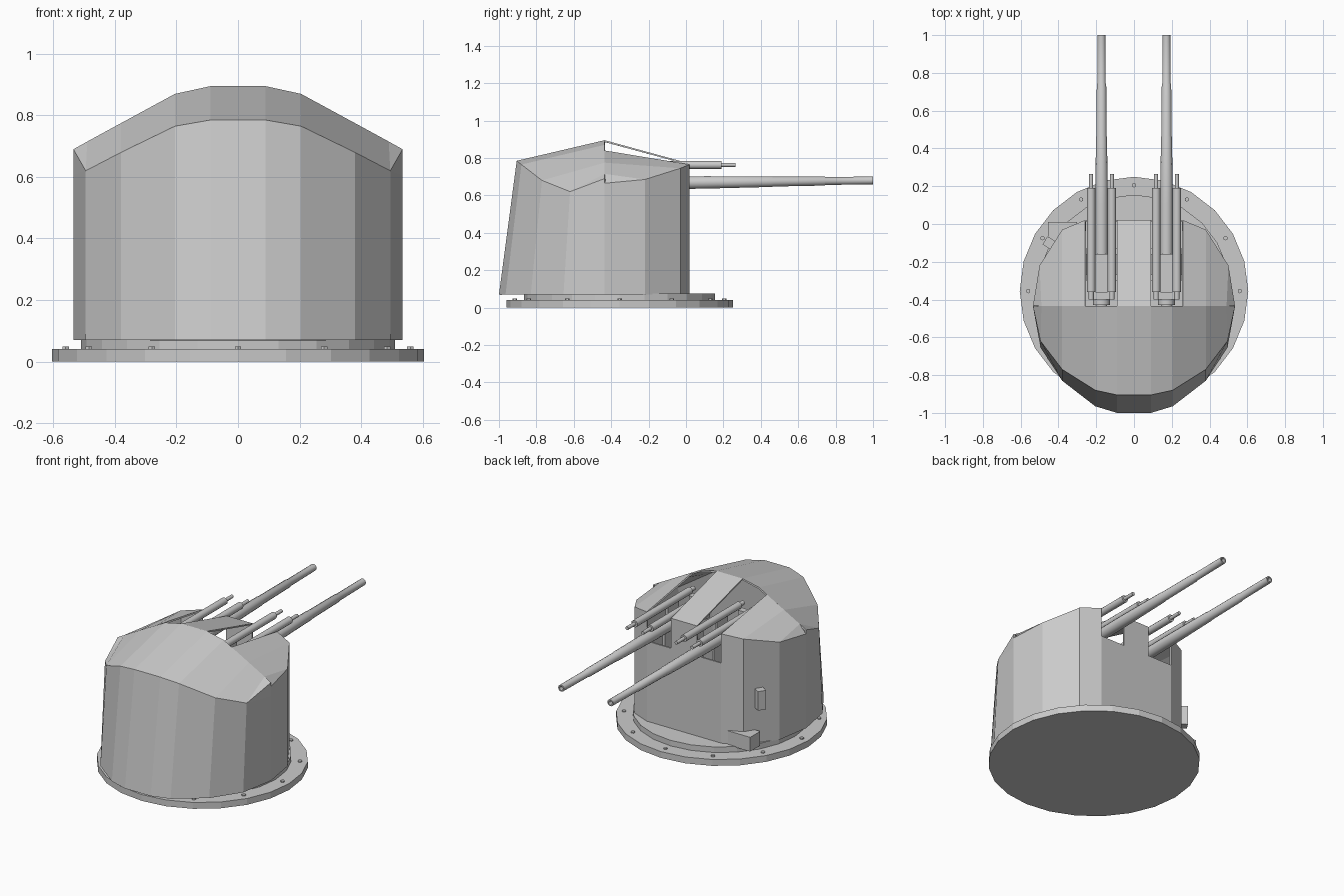
import bpy, bmesh, math
from mathutils import Vector, Matrix

if "Cube" in bpy.data.objects:
    bpy.data.objects.remove(bpy.data.objects["Cube"])

CY = -0.355   # centre of the mounting ring


def add_object(name, bm):
    me = bpy.data.meshes.new(name)
    bm.to_mesh(me)
    bm.free()
    ob = bpy.data.objects.new(name, me)
    bpy.context.collection.objects.link(ob)
    return ob


def box(name, x, y, z, rot=0.0):
    """Box from (min, max) ranges, optionally turned about its own vertical axis."""
    bm = bmesh.new()
    c = Vector([(a[0] + a[1]) / 2 for a in (x, y, z)])
    s = [a[1] - a[0] for a in (x, y, z)]
    bmesh.ops.create_cube(bm, size=1, matrix=Matrix.Translation(c)
                          @ Matrix.Rotation(rot, 4, 'Z') @ Matrix.Diagonal((*s, 1)))
    return add_object(name, bm)


def disc(name, x, y, z, r, sides):
    bm = bmesh.new()
    bmesh.ops.create_cone(bm, cap_ends=True, segments=sides, radius1=r, radius2=r,
                          depth=z[1] - z[0],
                          matrix=Matrix.Translation((x, y, (z[0] + z[1]) / 2)))
    return add_object(name, bm)


def lathe_y(name, profile, x, z, sides=14, slope=0.0):
    """Turn (y, radius) points about an axis running along y."""
    bm = bmesh.new()
    rings = []
    for y, r in profile:
        rings.append([bm.verts.new((x + r * math.cos(2 * math.pi * k / sides), y,
                                    z + slope * y + r * math.sin(2 * math.pi * k / sides)))
                      for k in range(sides)])
    for a, b in zip(rings, rings[1:]):
        for k in range(sides):
            n = (k + 1) % sides
            bm.faces.new((a[k], a[n], b[n], b[k]))
    bm.faces.new(rings[0])
    bm.faces.new(rings[-1])
    bmesh.ops.recalc_face_normals(bm, faces=bm.faces)
    ob = add_object(name, bm)
    bpy.context.view_layer.objects.active = ob
    ob.select_set(True)
    bpy.ops.object.shade_smooth_by_angle(angle=math.radians(35))
    ob.select_set(False)
    return ob


# Mounting flange, raised ring and bolts
disc("base_flange", 0, CY, (0, 0.04), 0.605, 24)
disc("base_ring", 0, CY, (0.03, 0.075), 0.51, 24)
for k in range(12):
    a = math.radians(30 * k)
    disc("flange_bolt", 0.56 * math.cos(a), CY + 0.56 * math.sin(a), (0.038, 0.048), 0.012, 6)

# Gun shield: half of the plating, mirrored and thickened
bm = bmesh.new()


def strip(low, high):
    for i in range(len(low) - 1):
        pts = [low[i], low[i + 1], high[i + 1], high[i]]
        pts = [p for j, p in enumerate(pts) if p not in pts[:j]]
        bm.faces.new([bm.verts.new(p) for p in pts])


RY, B, F = -0.435, 0.07, 0.02
rear_foot = [(0, -1.0, B), (0.09, -1.0, B), (0.205, -0.965, B), (0.38, -0.83, B),
             (0.495, -0.655, B), (0.535, RY, B)]
rear_rim = [(0, -0.905, 0.785), (0.09, -0.905, 0.785), (0.205, -0.88, 0.765),
            (0.38, -0.77, 0.68), (0.495, -0.62, 0.62), (0.535, RY, 0.605)]
ridge = [(0, RY, 0.895), (0.09, RY, 0.895), (0.205, RY, 0.87), (0.38, RY, 0.775),
         (0.49, RY, 0.715), (0.535, RY, 0.69)]
front_rim = [(0.26, F, 0.765), (0.38, -0.03, 0.745), (0.5, -0.22, 0.685)]
strip(rear_foot, rear_rim)
strip(rear_rim[:5], ridge[:5])                               # rear roof
strip([rear_rim[4], rear_rim[4]], [ridge[4], ridge[5]])      # corner gussets
strip([rear_rim[4], rear_rim[5]], [ridge[5], ridge[5]])
strip([(0.535, RY, B), (0.5, -0.22, B), (0.38, -0.03, B), (0.26, F, B)],
      [(0.535, RY, 0.665)] + front_rim[::-1])                # forward side walls
strip([(0.26, RY, 0.84)] + ridge[3:5] + [(0.535, RY, 0.665)],
      front_rim + [front_rim[2]])                            # forward side roof
strip(ridge[:2], [(0, F, 0.77), (0.09, F, 0.77)])            # roof strip between guns
strip([(0.26, F, B), (0.09, F, B), (0, F, B)],
      [(0.26, F, 0.58), (0.09, F, 0.58), (0, F, 0.58)])      # face below gun ports
strip([(0.09, F, 0.58), (0, F, 0.58)], [(0.09, F, 0.77), (0, F, 0.77)])
bmesh.ops.remove_doubles(bm, verts=bm.verts, dist=0.0005)
shield = add_object("gun_shield", bm)
mir = shield.modifiers.new("mirror", 'MIRROR')
mir.use_clip = True
sol = shield.modifiers.new("plate", 'SOLIDIFY')
sol.thickness = 0.01
sol.offset = -1

# Two guns, each with barrel, breech, cradle and a pair of recoil cylinders
for s in (-1, 1):
    gx = 0.172 * s
    lathe_y("gun_barrel", [(-0.25, 0.034), (0.1, 0.034), (0.46, 0.029), (0.465, 0.027),
                           (0.74, 0.025), (0.745, 0.022), (1.0, 0.021), (1.0, 0.013),
                           (0.95, 0.013)], gx, 0.668, slope=0.012)
    box("gun_cradle", (gx - 0.032, gx + 0.032), (-0.36, -0.16), (0.62, 0.72))
    box("breech_block", (gx - 0.06, gx + 0.06), (-0.4, -0.36), (0.61, 0.73))
    lathe_y("breech_end", [(-0.46, 0.03), (-0.43, 0.03), (-0.43, 0.045), (-0.39, 0.045)],
            gx, 0.668)
    for t in (-1, 1):
        rx = gx + 0.055 * t
        lathe_y("recoil_cylinder", [(-0.4, 0.014), (-0.36, 0.014), (-0.36, 0.022),
                                    (0.19, 0.022), (0.19, 0.011), (0.265, 0.011)],
                rx, 0.763, 12)
        box("cradle_cheek", (gx + 0.075 * t - 0.008, gx + 0.075 * t + 0.008),
            (-0.27, -0.16), (0.56, 0.75))
        box("gun_pedestal", (gx + 0.075 * t - 0.008, gx + 0.075 * t + 0.008),
            (-0.3, -0.13), (0.07, 0.57))
    lathe_y("cradle_band", [(-0.26, 0.042), (-0.24, 0.042)], gx, 0.668)

# Fittings on the left forward wall: low step and small wall box
bm = bmesh.new()
plan = [(-0.455, -0.09), (-0.36, -0.09), (-0.30, 0.01), (-0.455, 0.01)]
bot = [bm.verts.new((x, y, 0.07)) for x, y in plan]
face = bm.faces.new(bot)
ext = bmesh.ops.extrude_face_region(bm, geom=[face])
bmesh.ops.translate(bm, vec=(0, 0, 0.09),
                    verts=[v for v in ext["geom"] if isinstance(v, bmesh.types.BMVert)])
bmesh.ops.recalc_face_normals(bm, faces=bm.faces)
add_object("boarding_step", bm)
box("wall_box", (-0.475, -0.425), (-0.125, -0.075), (0.3, 0.42), math.radians(57))
